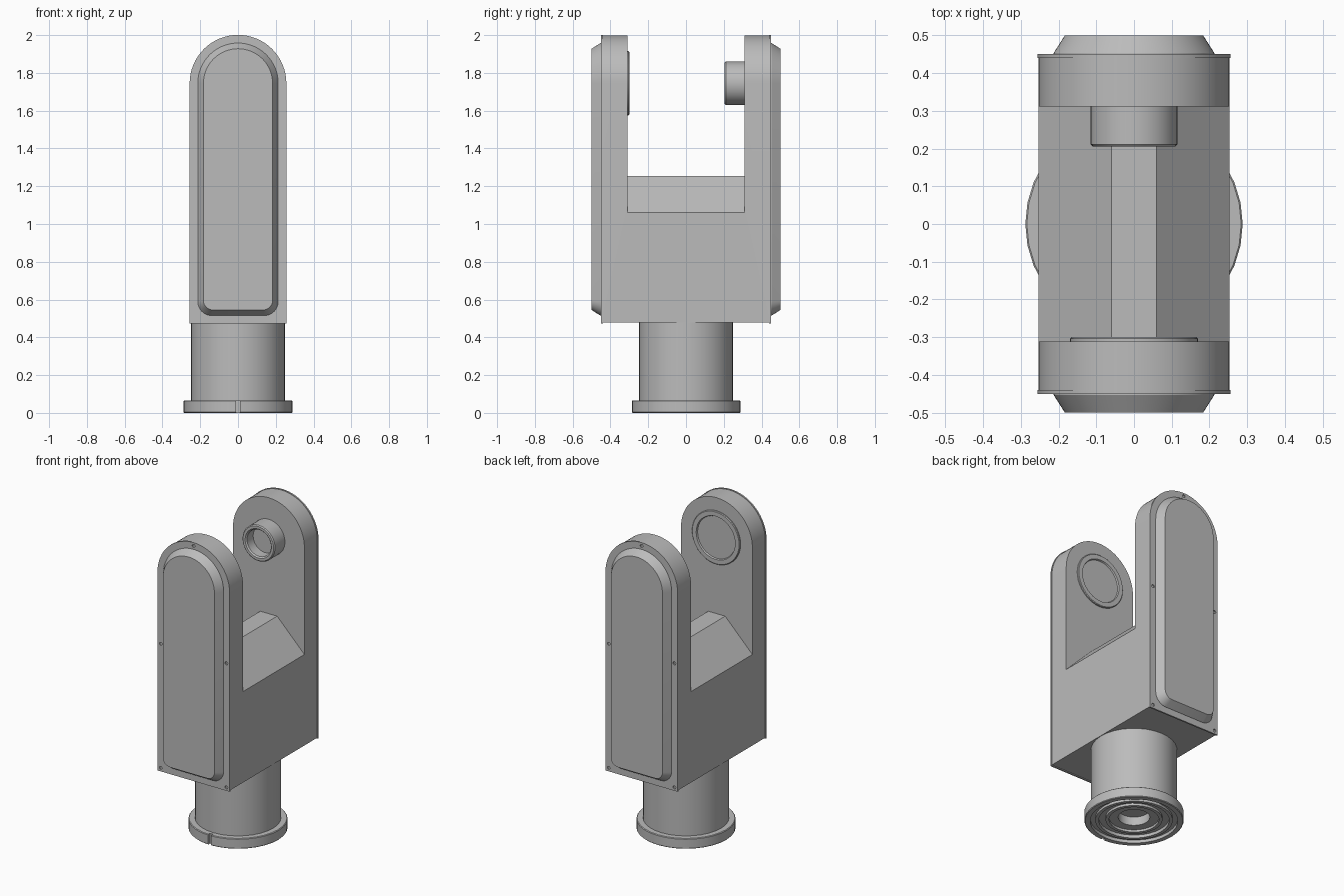
import bpy
import bmesh
from math import sin, cos, pi, radians
from mathutils import Vector

default = bpy.data.objects.get("Cube")
if default:
    bpy.data.objects.remove(default, do_unlink=True)

GREY = (0.5, 0.5, 0.5, 1)
metal = bpy.data.materials.new("plain_grey")
metal.use_nodes = True
metal.diffuse_color = GREY
metal.node_tree.nodes["Principled BSDF"].inputs["Base Color"].default_value = GREY

PIVOT = 1.745    # height of the arm centres
WIDTH = 0.253    # half width of the body


def loft(name, loops):
    """Skin equal-length loops of points and cap both ends."""
    bm = bmesh.new()
    rings = [[bm.verts.new(p) for p in loop] for loop in loops]
    n = len(rings[0])
    for a, b in zip(rings, rings[1:]):
        for i in range(n):
            j = (i + 1) % n
            bm.faces.new((a[i], a[j], b[j], b[i]))
    bm.faces.new(rings[0])
    bm.faces.new(rings[-1])
    bmesh.ops.recalc_face_normals(bm, faces=bm.faces)
    mesh = bpy.data.meshes.new(name)
    bm.to_mesh(mesh)
    bm.free()
    mesh.materials.append(metal)
    obj = bpy.data.objects.new(name, mesh)
    bpy.context.collection.objects.link(obj)
    return obj


def activate(obj):
    bpy.ops.object.select_all(action='DESELECT')
    obj.select_set(True)
    bpy.context.view_layer.objects.active = obj


def smooth(obj):
    activate(obj)
    bpy.ops.object.shade_smooth_by_angle(angle=radians(30))


def cut(obj, cutter):
    mod = obj.modifiers.new("cut", 'BOOLEAN')
    mod.operation = 'DIFFERENCE'
    mod.solver = 'EXACT'
    mod.object = cutter
    activate(obj)
    bpy.ops.object.modifier_apply(modifier=mod.name)
    bpy.data.objects.remove(cutter, do_unlink=True)


def arc(cx, cz, r, start, end, steps):
    angles = [start + (end - start) * i / steps for i in range(steps + 1)]
    return [(cx + r * cos(a), cz + r * sin(a)) for a in angles]


def arch(half, bottom, y, corner=0):
    """Round-topped upright outline at depth y."""
    pts = arc(0, PIVOT, half, 0, pi, 32)
    if corner:
        x, z = half - corner, bottom + corner
        pts += arc(-x, z, corner, pi, 1.5 * pi, 8)
        pts += arc(x, z, corner, 1.5 * pi, 2 * pi, 8)
    else:
        pts += [(-half, bottom), (half, bottom)]
    return [Vector((x, y, z)) for x, z in pts]


def disc_y(x, z, r, y, n=40):
    return [Vector((px, y, pz)) for px, pz in arc(x, z, r, 0, 2 * pi, n)[:-1]]


def disc_z(r, z, n=32):
    return [Vector((px, py, z)) for px, py in arc(0, 0, r, 0, 2 * pi, n)[:-1]]


def box_loops(x, y0, y1, z0, z1):
    return [[Vector(p) for p in ((-x, y, z0), (x, y, z0), (x, y, z1), (-x, y, z1))]
            for y in (y0, y1)]


# Fork body: arched block with the gap between the arms cut to a ridged roof
body = loft("fork_body", [arch(WIDTH, 0.478, y) for y in (-0.442, 0.442)])
gap = [(-0.4, 2.2), (-0.4, 0.913), (-0.06, 1.255), (0.06, 1.255), (0.4, 0.913), (0.4, 2.2)]
cut(body, loft("gap_cutter", [[Vector((x, y, z)) for x, z in gap] for y in (-0.311, 0.311)]))
smooth(body)

# Cover plates with screw holes and raised chamfered pads
screws = [(0, 1.98), (-0.233, 1.29), (0.233, 1.29), (-0.233, 0.495), (0.233, 0.495)]
for side, label in ((-1, "front"), (1, "back")):
    plate = loft(label + "_cover_plate", [arch(0.256, 0.473, side * y) for y in (0.44, 0.45)])
    for x, z in screws:
        cut(plate, loft("hole_cutter", [disc_y(x, z, 0.01, side * y, 12) for y in (0.443, 0.46)]))
    smooth(plate)
    pad = loft(label + "_cover_pad", [
        arch(0.213, 0.515, side * 0.448, 0.075),
        arch(0.213, 0.515, side * 0.453, 0.075),
        arch(0.183, 0.545, side * 0.5, 0.05)])
    smooth(pad)

# Hollow pivot boss on the back arm
boss = [(0.115, 0.32), (0.115, 0.211), (0.109, 0.205), (0.093, 0.205), (0.085, 0.213), (0.085, 0.275)]
smooth(loft("pivot_boss", [disc_y(0, PIVOT, r, y) for r, y in boss]))

# Thin raised ring on the front arm
ring = [(0.17, -0.315), (0.17, -0.304), (0.166, -0.3), (0.138, -0.3), (0.134, -0.309)]
smooth(loft("pivot_ring", [disc_y(0, PIVOT, r, y) for r, y in ring]))

# Mounting column with flange and grooved underside
column = [(0.25, 0.49), (0.25, 0.066), (0.284, 0.066), (0.288, 0.062), (0.288, 0.004),
          (0.284, 0), (0.255, 0), (0.255, 0.02), (0.225, 0.02), (0.225, 0.005),
          (0.205, 0.005), (0.205, 0.025), (0.165, 0.025), (0.165, 0.01),
          (0.145, 0.01), (0.145, 0.025), (0.092, 0.025), (0.092, 0.08)]
base = loft("mounting_column", [disc_z(r, z) for r, z in column])
cut(base, loft("notch_cutter", box_loops(0.011, -0.35, -0.268, -0.05, 0.075)))
smooth(base)
